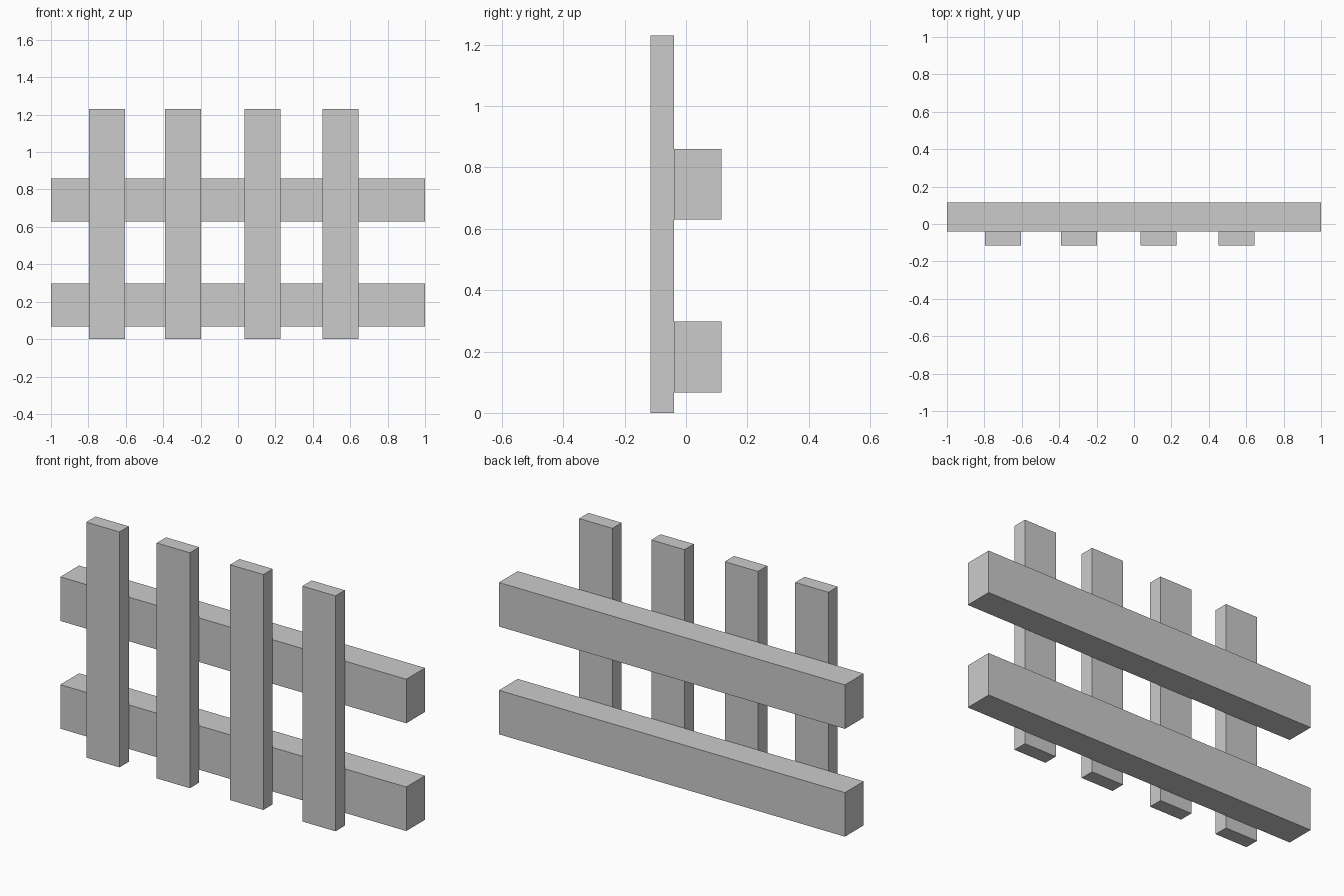
import bpy

if "Cube" in bpy.data.objects:
    bpy.data.objects.remove(bpy.data.objects["Cube"])


def box(name, x, y, z):
    """Axis-aligned box from (min, max) ranges."""
    ranges = (x, y, z)
    bpy.ops.mesh.primitive_cube_add(size=1, location=[(a + b) / 2 for a, b in ranges])
    ob = bpy.context.object
    ob.name = name
    ob.scale = [b - a for a, b in ranges]
    bpy.ops.object.transform_apply(location=False, rotation=False, scale=True)
    return ob


FRONT, JOINT, BACK = -0.116, -0.039, 0.116

# Horizontal rails at the back
for name, z in (("lower_rail", 0.067), ("upper_rail", 0.63)):
    box(name, (-1, 1), (JOINT, BACK), (z, z + 0.23))

# Upright pickets at the front, slightly uneven spacing
for i, x in enumerate((-0.70, -0.293, 0.132, 0.549), 1):
    box(f"picket_{i}", (x - 0.096, x + 0.096), (FRONT, JOINT), (0, 1.23))
